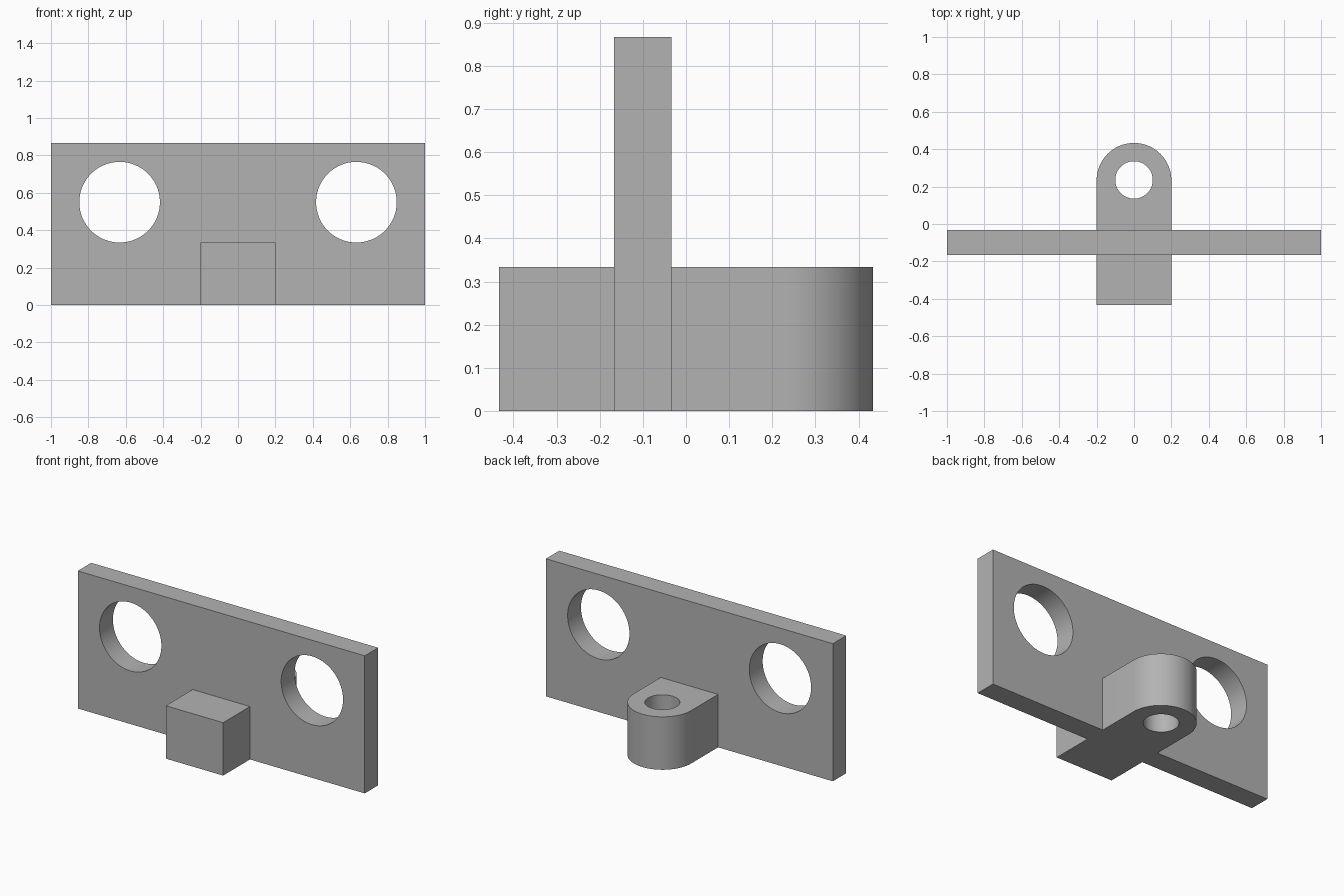
import bpy, bmesh, math
from mathutils import Matrix

cube = bpy.data.objects.get("Cube")
if cube:
    bpy.data.objects.remove(cube, do_unlink=True)

SEGMENTS = 96
PLATE_Y, PLATE_T, PLATE_H = -0.1, 0.1333, 0.8667
LUG_W, LUG_H, LUG_FRONT, LUG_EYE = 0.2, 0.3333, -0.4333, 0.2333

grey = bpy.data.materials.new("light grey")
grey.use_nodes = True
grey.diffuse_color = (0.45, 0.45, 0.45, 1)
grey.node_tree.nodes["Principled BSDF"].inputs["Base Color"].default_value = grey.diffuse_color


def add_object(name, bm):
    bmesh.ops.recalc_face_normals(bm, faces=bm.faces)
    mesh = bpy.data.meshes.new(name)
    bm.to_mesh(mesh)
    bm.free()
    mesh.materials.append(grey)
    obj = bpy.data.objects.new(name, mesh)
    bpy.context.collection.objects.link(obj)
    return obj


def box(name, size, centre):
    bm = bmesh.new()
    bmesh.ops.create_cube(bm, size=1, matrix=Matrix.Translation(centre) @ Matrix.Diagonal((*size, 1)))
    return add_object(name, bm)


def cylinder(name, radius, depth, centre, along_y=False):
    turn = Matrix.Rotation(math.pi / 2 if along_y else 0, 4, "X")
    bm = bmesh.new()
    bmesh.ops.create_cone(bm, cap_ends=True, segments=SEGMENTS, radius1=radius, radius2=radius,
                          depth=depth, matrix=Matrix.Translation(centre) @ turn)
    return add_object(name, bm)


def combine(target, tool, operation):
    tool.hide_render = True
    mod = target.modifiers.new(operation.lower(), "BOOLEAN")
    mod.object, mod.operation, mod.solver = tool, operation, "EXACT"
    bpy.context.view_layer.objects.active = target
    bpy.ops.object.modifier_apply(modifier=mod.name)
    bpy.data.objects.remove(tool, do_unlink=True)


# Upright plate
bracket = box("bracket", (2, PLATE_T, PLATE_H), (0, PLATE_Y, PLATE_H / 2))

# Lug with a rounded back end, running through the plate
bm = bmesh.new()
arc = [(LUG_W * math.cos(a), LUG_EYE + LUG_W * math.sin(a))
       for a in (math.pi * i / (SEGMENTS // 2) for i in range(SEGMENTS // 2 + 1))]
outline = [(LUG_W, LUG_FRONT)] + arc + [(-LUG_W, LUG_FRONT)]
base = bm.faces.new([bm.verts.new((x, y, 0)) for x, y in outline])
top = bmesh.ops.extrude_face_region(bm, geom=[base])["geom"]
bmesh.ops.translate(bm, vec=(0, 0, LUG_H), verts=[v for v in top if isinstance(v, bmesh.types.BMVert)])
combine(bracket, add_object("lug", bm), "UNION")

# Two large holes in the plate and the pin hole in the lug
for side in (-1, 1):
    combine(bracket, cylinder("plate_hole", 0.2155, 0.4, (side * 0.633, PLATE_Y, 0.55), True), "DIFFERENCE")
combine(bracket, cylinder("pin_hole", 0.1, 1, (0, 0.2355, LUG_H / 2)), "DIFFERENCE")

# Smooth curved walls, sharp edges
bpy.ops.object.select_all(action="DESELECT")
bracket.select_set(True)
bpy.context.view_layer.objects.active = bracket
bpy.ops.object.shade_smooth_by_angle(angle=math.radians(30))
